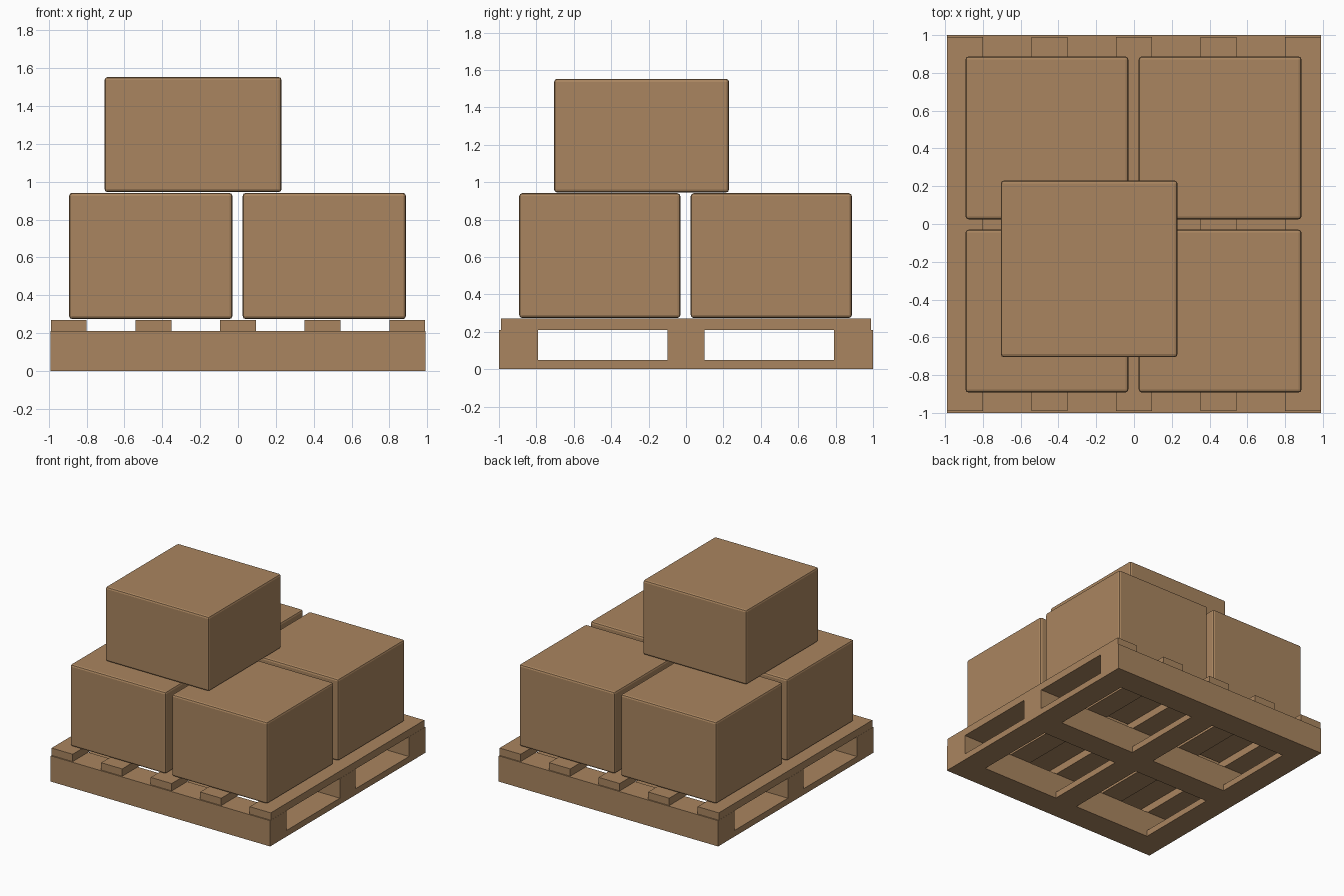
import bpy
import bmesh
from mathutils import Vector

cube = bpy.data.objects.get("Cube")
if cube:
    bpy.data.objects.remove(cube, do_unlink=True)

cardboard = bpy.data.materials.new("cardboard_brown")
cardboard.use_nodes = True
COLOUR = (0.40, 0.235, 0.115, 1)
cardboard.diffuse_color = COLOUR
cardboard.node_tree.nodes["Principled BSDF"].inputs["Base Color"].default_value = COLOUR


def block(name, low, high):
    """Axis-aligned box between two corners."""
    low, high = Vector(low), Vector(high)
    bm = bmesh.new()
    bmesh.ops.create_cube(bm, size=1)
    bmesh.ops.scale(bm, vec=high - low, verts=bm.verts)
    mesh = bpy.data.meshes.new(name)
    bm.to_mesh(mesh)
    bm.free()
    mesh.materials.append(cardboard)
    obj = bpy.data.objects.new(name, mesh)
    obj.location = (low + high) / 2
    bpy.context.collection.objects.link(obj)
    return obj


def cut(target, name, low, high):
    """Subtract a hidden box from the target."""
    cutter = block(name, low, high)
    cutter.hide_render = True
    cutter.hide_set(True)
    cutter.display_type = 'WIRE'
    mod = target.modifiers.new(name, 'BOOLEAN')
    mod.operation = 'DIFFERENCE'
    mod.solver = 'EXACT'
    mod.object = cutter


def carton(name, low, high):
    """Box with narrow softened edges."""
    obj = block(name, low, high)
    bevel = obj.modifiers.new("soft_edges", 'BEVEL')
    bevel.width = 0.016
    bevel.segments = 2


# Pallet frame: three beams over a base with four openings
HALF_X, HALF_Y, BASE, DECK, SLAT_TOP = 0.99, 1.0, 0.05, 0.21, 0.27
frame = block("pallet_frame", (-HALF_X, -HALF_Y, 0), (HALF_X, HALF_Y, DECK))
spans = {"right": (-0.79, -0.1), "left": (0.1, 0.79)}
for row, (y0, y1) in (("front", spans["right"]), ("back", spans["left"])):
    cut(frame, f"{row}_fork_slot_cutter", (-1.2, y0, BASE), (1.2, y1, 0.4))
    for side, (x0, x1) in spans.items():
        cut(frame, f"{row}_{side}_floor_cutter", (x0, y0, -0.1), (x1, y1, 0.1))

# Top slats
for i in range(5):
    x = (i - 2) * 0.447
    block(f"deck_slat_{i + 1}", (x - 0.095, -0.99, DECK), (x + 0.095, 0.99, SLAT_TOP))

# Lower cartons, two by two, and the single larger one on top
lower = {"right": (-0.892, -0.03), "left": (0.025, 0.887)}
for row, (y0, y1) in (("front", lower["right"]), ("back", lower["left"])):
    for side, (x0, x1) in lower.items():
        carton(f"{row}_{side}_carton", (x0, y0, 0.274), (x1, y1, 0.941))
carton("top_carton", (-0.705, -0.705, 0.945), (0.23, 0.23, 1.553))
